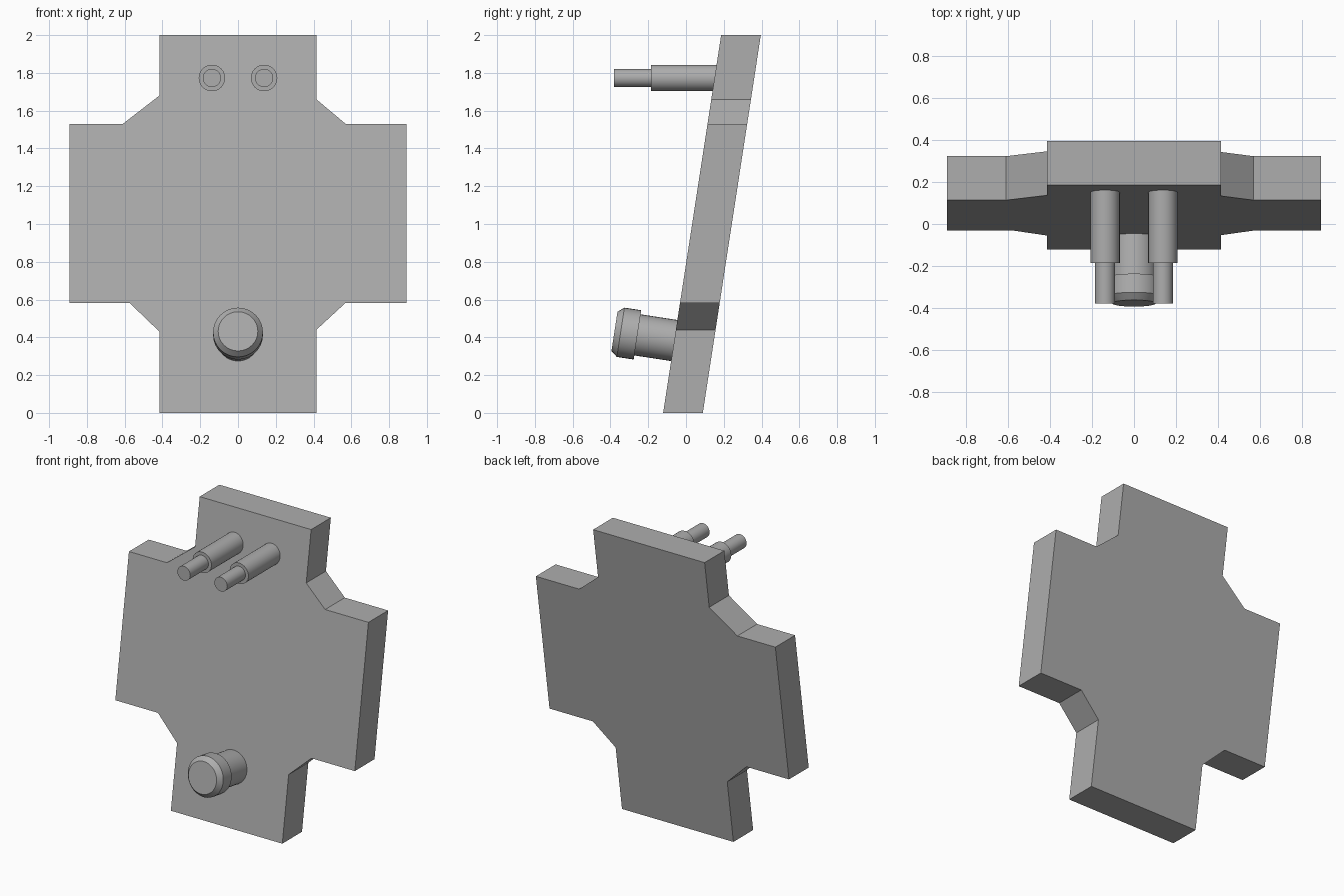
import bpy, bmesh, math
from mathutils import Vector

if "Cube" in bpy.data.objects:
    bpy.data.objects.remove(bpy.data.objects["Cube"])

LEAN = 0.1535      # backward lean of the plate, y per unit z
FRONT_Y = -0.121   # plate front at z = 0
DEPTH = 0.21

grey = bpy.data.materials.new("dark_grey")
grey.diffuse_color = (0.42, 0.42, 0.42, 1)
grey.use_nodes = True
grey.node_tree.nodes["Principled BSDF"].inputs["Base Color"].default_value = grey.diffuse_color


def finish(name, bm):
    bmesh.ops.recalc_face_normals(bm, faces=bm.faces)
    mesh = bpy.data.meshes.new(name)
    bm.to_mesh(mesh)
    bm.free()
    mesh.materials.append(grey)
    ob = bpy.data.objects.new(name, mesh)
    bpy.context.collection.objects.link(ob)
    return ob


def lathe(name, base, direction, profile, sides=32):
    """Closed turned part: profile is (radius, distance along the axis)."""
    bm = bmesh.new()
    rot = Vector(direction).to_track_quat('Z', 'Y')
    rings = []
    for r, t in profile:
        angles = [2 * math.pi * i / sides for i in range(sides)]
        rings.append([bm.verts.new(Vector(base) + rot @ Vector(
            (r * math.cos(a), r * math.sin(a), t))) for a in angles])
    for a, b in zip(rings, rings[1:]):
        for i in range(sides):
            j = (i + 1) % sides
            bm.faces.new((a[i], a[j], b[j], b[i]))
    bm.faces.new(rings[0])
    bm.faces.new(rings[-1])
    ob = finish(name, bm)
    bpy.ops.object.select_all(action='DESELECT')
    ob.select_set(True)
    bpy.context.view_layer.objects.active = ob
    bpy.ops.object.shade_smooth_by_angle(angle=math.radians(30))
    return ob


# Cross-shaped leaning plate
outline = [(-0.416, 0), (0.415, 0), (0.415, 0.44), (0.57, 0.583),
           (0.893, 0.583), (0.893, 1.53), (0.57, 1.53), (0.415, 1.66),
           (0.415, 2), (-0.416, 2), (-0.416, 1.68), (-0.61, 1.53),
           (-0.893, 1.53), (-0.893, 0.583), (-0.575, 0.583), (-0.416, 0.43)]
bm = bmesh.new()
face = bm.faces.new([bm.verts.new((x, FRONT_Y + LEAN * z, z)) for x, z in outline])
ext = bmesh.ops.extrude_face_region(bm, geom=[face], use_keep_orig=True)
bmesh.ops.translate(bm, vec=(0, DEPTH, 0),
                    verts=[g for g in ext['geom'] if isinstance(g, bmesh.types.BMVert)])
finish("cross_plate", bm)

# Two stepped pins near the top
for side, x in (("left", -0.138), ("right", 0.138)):
    lathe(side + "_pin", (x, 0.2, 1.773), (0, -1, 0),
          [(0.07, 0), (0.07, 0.386), (0.048, 0.386), (0.048, 0.58)])

# Knob standing square to the plate near the bottom
axis = Vector((0, -1, LEAN)).normalized()
head_back = Vector((0, -0.257, 0.413))
lathe("knob", head_back - axis * 0.26, axis,
      [(0.11, 0), (0.11, 0.26), (0.132, 0.26), (0.132, 0.35), (0.105, 0.383)])
